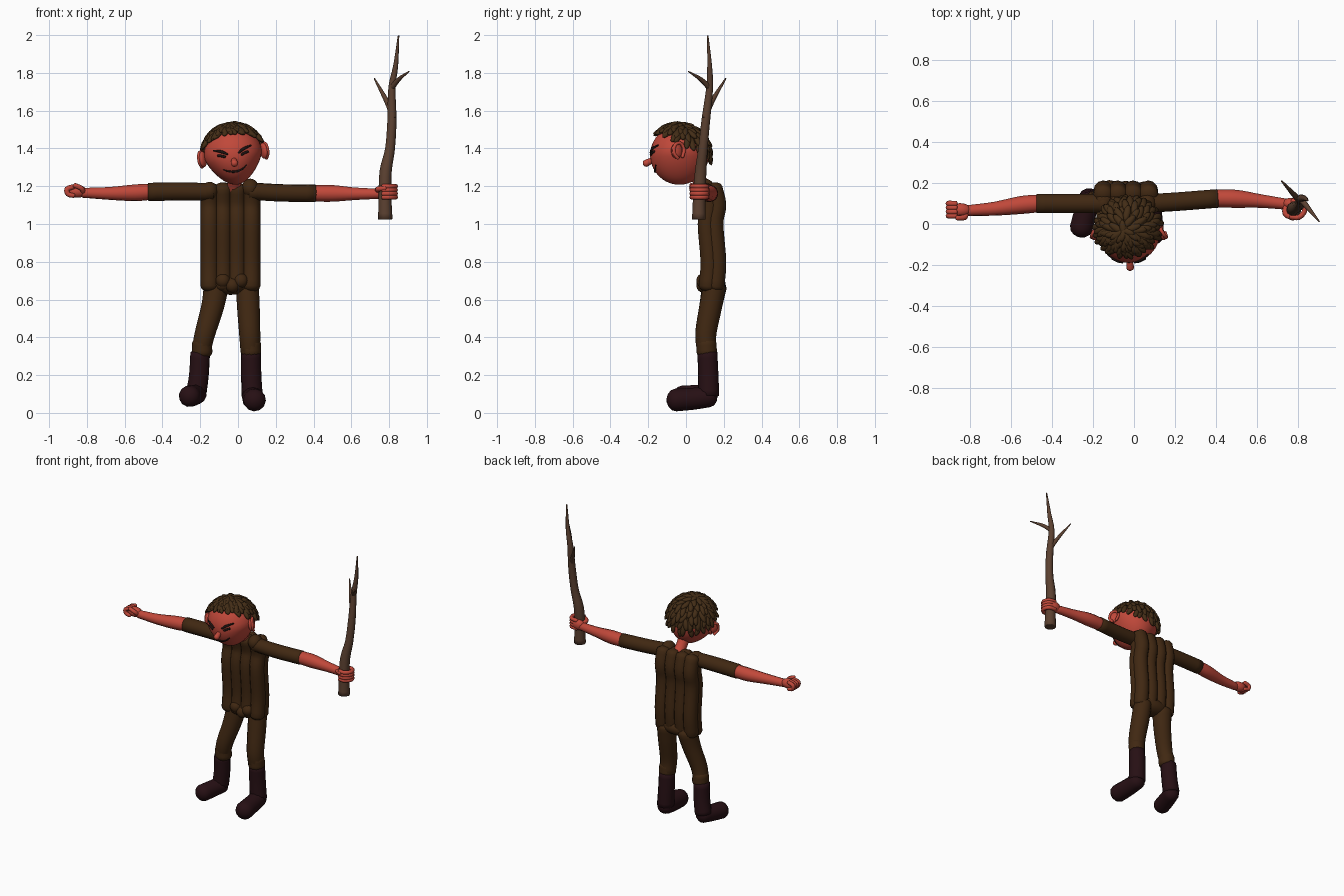
import bpy, bmesh, random
from math import sin, cos, pi, radians, sqrt
from mathutils import Vector, Matrix, Quaternion

random.seed(4)
if "Cube" in bpy.data.objects:
    bpy.data.objects.remove(bpy.data.objects["Cube"], do_unlink=True)


def material(name, rgb):
    m = bpy.data.materials.new(name)
    m.use_nodes = True
    m.diffuse_color = (*rgb, 1)
    bsdf = m.node_tree.nodes["Principled BSDF"]
    bsdf.inputs["Base Color"].default_value = (*rgb, 1)
    bsdf.inputs["Roughness"].default_value = 0.8
    return m


CLOTH = material("brown cloth", (.052, .021, .006))
HAIR = material("dark brown hair", (.056, .026, .008))
SKIN = material("red skin", (.53, .065, .042))
BOOT = material("dark boot leather", (.02, .005, .007))
WOOD = material("wood", (.105, .052, .03))
BLACK = material("face paint", (.012, .006, .005))


def finish(name, bm, mat, matrix=None):
    bmesh.ops.recalc_face_normals(bm, faces=bm.faces)
    if matrix:
        bm.transform(matrix)
    mesh = bpy.data.meshes.new(name)
    bm.to_mesh(mesh)
    bm.free()
    mesh.materials.append(mat)
    mesh.shade_smooth()
    ob = bpy.data.objects.new(name, mesh)
    bpy.context.collection.objects.link(ob)
    return ob


def spline(pts, steps):
    """Catmull-Rom through points of (x, y, z, radius)."""
    p = [Vector(q) for q in pts]
    p = [p[0] * 2 - p[1]] + p + [p[-1] * 2 - p[-2]]
    out = []
    for i in range(1, len(p) - 2):
        a, b, c, d = p[i - 1:i + 3]
        for k in range(steps):
            t = k / steps
            out.append((b * 2 + (c - a) * t + (a * 2 - b * 5 + c * 4 - d) * t * t
                        + (b * 3 - a - c * 3 + d) * t ** 3) / 2)
    return out + [p[-2]]


def tube(name, pts, mat, sides=12, steps=4, dome=.6, matrix=None):
    """Loft of round sections with domed ends."""
    path = spline(pts, steps)
    first = (path[0] - path[1]).xyz.normalized()
    last = (path[-1] - path[-2]).xyz.normalized()

    def cap(p, direction):
        return [Vector((*(p.xyz + direction * p.w * dome * sin(a)), p.w * cos(a)))
                for a in (.5, 1, 1.4)]
    if dome:
        path = cap(path[0], first)[::-1] + path + cap(path[-1], last)
    bm = bmesh.new()
    rings, rot, old = [], Quaternion(), Vector((0, 0, 1))
    for i, p in enumerate(path):
        t = (path[min(i + 1, len(path) - 1)] - path[max(i - 1, 0)]).xyz.normalized()
        rot = old.rotation_difference(t) @ rot
        old = t
        rings.append([bm.verts.new(p.xyz + rot @ Vector((cos(a), sin(a), 0)) * max(p.w, .001))
                      for a in (2 * pi * k / sides for k in range(sides))])
    for r, s in zip(rings, rings[1:]):
        for k in range(sides):
            bm.faces.new((r[k], r[k - 1], s[k - 1], s[k]))
    bm.faces.new(rings[0])
    bm.faces.new(rings[-1])
    return finish(name, bm, mat, matrix)


def ball(name, centre, size, mat, matrix=None):
    bm = bmesh.new()
    bmesh.ops.create_uvsphere(bm, u_segments=20, v_segments=12, radius=1)
    bm.transform(Matrix.Translation(centre) @ Matrix.Diagonal((*size, 1)))
    return finish(name, bm, mat, matrix)


# Torso: two rows of padded vertical rolls
for row, shift in (("front", -.02), ("back", .02)):
    for i, x in enumerate((-.15, -.08, -.005, .07)):
        spine = ((.67, .135), (.8, .145), (1, .13), (1.1, .145), (1.19, .125))
        tube(f"torso_{row}_roll_{i}", [(x, y + shift, z, .048) for z, y in spine], CLOTH)
ball("left_shoulder_pad", (.065, .1, 1.19), (.045, .05, .05), CLOTH)
ball("right_shoulder_pad", (-.15, .1, 1.175), (.045, .05, .048), CLOTH)

# Hips
ball("hips", (-.04, .14, .68), (.125, .07, .055), CLOTH)
for i, (x, z) in enumerate(((-.08, .7), (-.03, .675), (.015, .7))):
    ball(f"waist_knot_{i}", (x, .09, z), (.038, .035, .038), CLOTH)

# Legs, trouser cuffs and boots
tube("left_leg", [(.05, .15, .67, .06), (.055, .13, .56, .06), (.062, .105, .42, .056),
                  (.065, .11, .33, .052)], CLOTH)
tube("right_leg", [(-.115, .15, .67, .066), (-.135, .13, .56, .06), (-.175, .105, .42, .054),
                   (-.195, .11, .33, .05)], CLOTH)
for side, x, z, lean in (("left", .068, .36, 0), ("right", -.19, .36, -.02)):
    tube(side + "_trouser_cuff", [(x, .108, z + .01, .053), (x, .11, z - .04, .054)], CLOTH)
tube("left_boot_shaft", [(.068, .113, .32, .053), (.07, .118, .2, .054), (.075, .12, .09, .056)],
     BOOT, dome=.1)
tube("left_boot_foot", [(.075, .122, .085, .055), (.08, .04, .075, .058),
                        (.088, -.055, .068, .06)], BOOT, dome=.8)
tube("right_boot_shaft", [(-.2, .113, .32, .053), (-.207, .118, .2, .053), (-.22, .12, .11, .055)],
     BOOT, dome=.1)
tube("right_boot_foot", [(-.218, .122, .1, .054), (-.24, .05, .093, .056),
                         (-.258, -.02, .088, .057)], BOOT, dome=.8)

# Arms
tube("right_sleeve", [(-.13, .1, 1.17, .046), (-.3, .1, 1.172, .048), (-.475, .1, 1.17, .048)],
     CLOTH, 14, dome=.1)
tube("right_forearm", [(-.47, .1, 1.17, .043), (-.55, .093, 1.165, .044), (-.68, .075, 1.162, .034),
                       (-.82, .065, 1.165, .026)], SKIN)
tube("left_sleeve", [(.06, .1, 1.175, .046), (.22, .11, 1.165, .046), (.41, .125, 1.162, .046)],
     CLOTH, 14, dome=.1)
tube("left_forearm", [(.4, .125, 1.162, .043), (.5, .123, 1.162, .044), (.62, .112, 1.16, .033),
                      (.76, .095, 1.16, .026)], SKIN)

# Right hand: closed fist with thumb
ball("right_palm", (-.85, .068, 1.172), (.052, .034, .033), SKIN)
for i in range(4):
    y = .1 - .02 * i
    tube(f"right_finger_{i}", [(-.87, y, 1.198, .013), (-.905, y, 1.185, .014),
                               (-.9, y, 1.158, .013), (-.87, y, 1.15, .012)], SKIN, 8, 3)
tube("right_thumb", [(-.82, .05, 1.17, .014), (-.83, .032, 1.19, .014),
                     (-.865, .03, 1.205, .013)], SKIN, 8, 3)

# Left hand: fingers curled round the branch
ball("left_palm", (.77, .1, 1.168), (.045, .028, .036), SKIN)
for i in range(4):
    z = 1.142 + .019 * i
    arc = [radians(a) for a in (110, 50, -10, -70, -120)]
    tube(f"left_finger_{i}", [(.79 + .045 * cos(a), .072 + .042 * sin(a), z, .013) for a in arc],
         SKIN, 8, 3)
tube("left_thumb", [(.745, .09, 1.175, .015), (.74, .05, 1.185, .014), (.78, .028, 1.19, .013)],
     SKIN, 8, 3)

# Branch staff with two twigs
tube("staff", [(.78, .068, 1.025, .038), (.778, .07, 1.15, .034), (.782, .078, 1.28, .032),
               (.805, .09, 1.4, .026), (.815, .105, 1.55, .024), (.815, .125, 1.72, .019),
               (.835, .125, 1.84, .013), (.85, .115, 1.998, .004)], WOOD, 10, dome=.05)
tube("lower_twig", [(.825, .1, 1.56, .016), (.79, .135, 1.645, .014), (.722, .21, 1.77, .004)],
     WOOD, 8, dome=.1)
tube("upper_twig", [(.81, .13, 1.715, .016), (.85, .08, 1.765, .012), (.906, .012, 1.808, .003)],
     WOOD, 8, dome=.1)

# Head, tilted towards its right side
HEAD = Matrix.Translation((-.025, -.035, 1.365)) @ Matrix.Rotation(radians(-8), 4, 'Y')
RX, RY, RZ = .155, .155, .158


def taper(z):
    return 1 + .3 * min(z, 0) / RZ


def on_face(x, z, radius, lift=.001):
    """Point on the front of the head."""
    u = x / (RX * taper(z))
    return (x, -RY * sqrt(max(0, 1 - u * u - (z / RZ) ** 2)) - lift, z, radius)


tube("neck", [(-.02, .125, 1.17, .045), (-.02, .08, 1.22, .036), (-.02, .03, 1.29, .04)], SKIN)
bm = bmesh.new()
bmesh.ops.create_uvsphere(bm, u_segments=32, v_segments=20, radius=1)
for v in bm.verts:
    v.co = Vector((v.co.x * RX * taper(v.co.z * RZ), v.co.y * RY, v.co.z * RZ))
finish("head", bm, SKIN, HEAD)
tube("nose", [(0, -.14, -.025, .014), (0, -.165, -.038, .018), (0, -.178, -.045, .019)],
     SKIN, dome=.8, matrix=HEAD)

for side, s in (("left", 1), ("right", -1)):
    # Ear: flared shell with a raised rim
    ear = HEAD @ Matrix.Translation((s * .162, -.015, .0)) @ Matrix.Rotation(s * .5, 4, 'Z')
    ball(side + "_ear", (0, 0, 0), (.016, .032, .042), SKIN, ear)
    rim = [(s * .012, .008 - .032 * cos(a), .042 * sin(a), .009)
           for a in (radians(d) for d in range(-80, 231, 62))]
    tube(side + "_ear_rim", rim, SKIN, 8, 3, matrix=ear)
    # Slanted brow and eye
    brow = [on_face(s * x, z, r) for x, z, r in
            ((.03, .008, .005), (.06, .026, .008), (.1, .038, .004))]
    tube(side + "_brow", brow, BLACK, 8, matrix=HEAD)
    eye = [on_face(s * x, z, .007) for x, z in ((.045, -.004), (.06, .003), (.08, .008))]
    tube(side + "_eye", eye, BLACK, 8, matrix=HEAD)

# Crooked smile
smile = [on_face(x, z, r) for x, z, r in ((-.062, -.07, .003), (-.035, -.083, .005),
                                          (0, -.088, .006), (.035, -.081, .005), (.062, -.062, .003))]
tube("mouth", smile, BLACK, 8, matrix=HEAD)

# Hair: a skull cap under overlapping locks, longer at the back
def hairline(a):
    return radians(64 + 27 * sin(a))


bm = bmesh.new()
for ring in range(7):
    count = (3, 8, 13, 18, 22, 25, 27)[ring]
    for i in range(count):
        a = 2 * pi * (i + .5 * (ring % 2)) / count + random.uniform(-.08, .08)
        th = hairline(a) * (ring + .3) / 6.3
        out = Vector((sin(th) * cos(a), sin(th) * sin(a), cos(th)))
        down = Vector((cos(th) * cos(a), cos(th) * sin(a), -sin(th)))
        down = (down + out * .18 + out.cross(down) * random.uniform(-.4, .4)).normalized()
        side = down.cross(out).normalized()
        up = side.cross(down)
        basis = Matrix((side * .018, down * random.uniform(.042, .052), up * .014)).transposed()
        place = Matrix.Translation(out * .163) @ basis.to_4x4()
        bmesh.ops.create_icosphere(bm, subdivisions=2, radius=1, matrix=place)
finish("hair_locks", bm, HAIR, HEAD)

bm = bmesh.new()
bmesh.ops.create_uvsphere(bm, u_segments=32, v_segments=24, radius=.162)
low = [v for v in bm.verts if v.co.z < .162 * cos(
    hairline(Vector((1, 0)).angle_signed(v.co.xy, 0) * -1) + .1) - .001]
bmesh.ops.delete(bm, geom=low, context='VERTS')
finish("hair_cap", bm, HAIR, HEAD)
